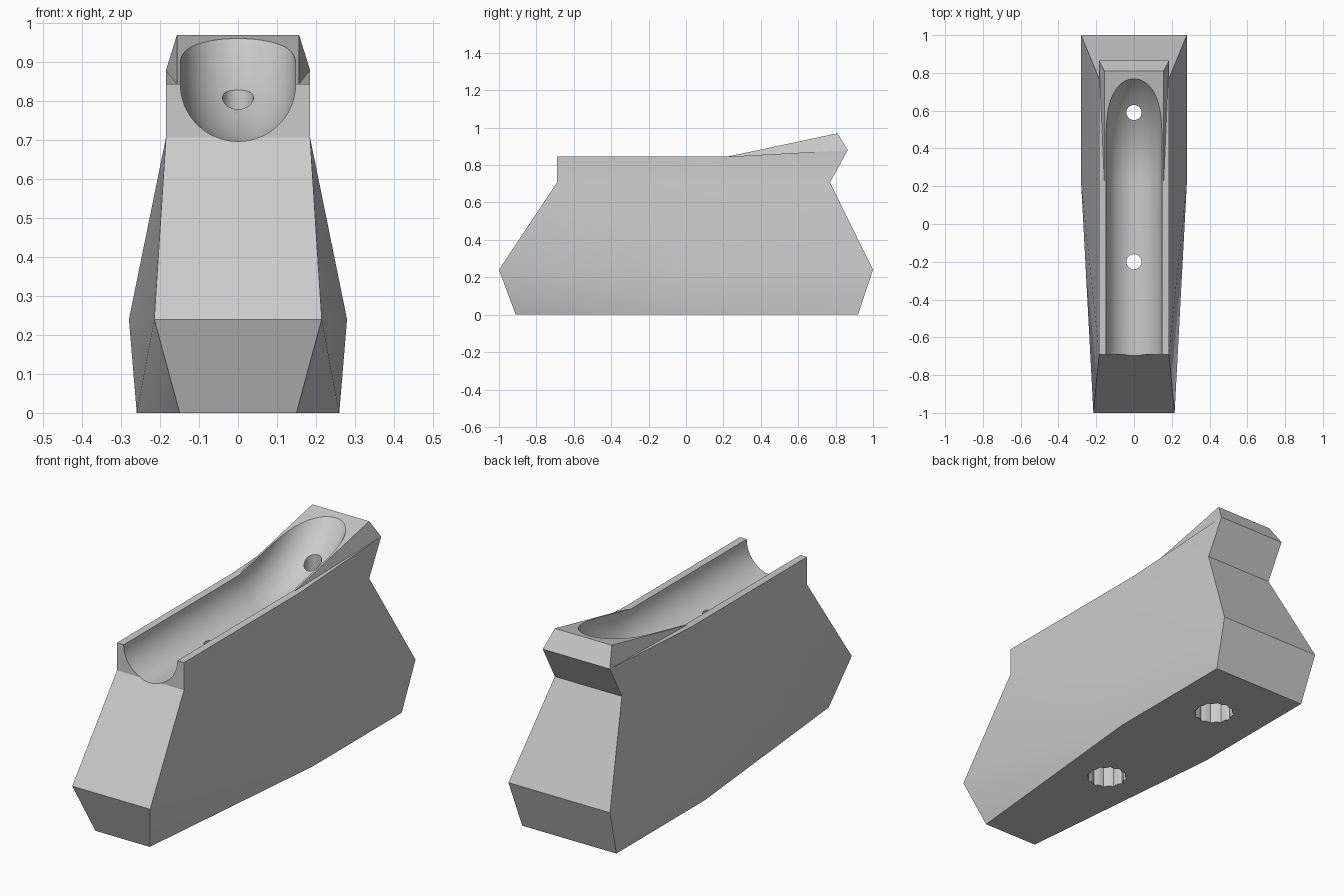
import bpy, bmesh, math

if "Cube" in bpy.data.objects:
    bpy.data.objects.remove(bpy.data.objects["Cube"])

stone = bpy.data.materials.new("light_grey")
stone.diffuse_color = (0.6, 0.6, 0.6, 1)
stone.use_nodes = True
stone.node_tree.nodes["Principled BSDF"].inputs["Base Color"].default_value = stone.diffuse_color


def make_object(name, verts, faces, smooth=False):
    mesh = bpy.data.meshes.new(name)
    mesh.from_pydata(verts, [], faces)
    bm = bmesh.new()
    bm.from_mesh(mesh)
    bmesh.ops.recalc_face_normals(bm, faces=bm.faces)
    for f in bm.faces:
        f.smooth = smooth
    bm.to_mesh(mesh)
    bm.free()
    mesh.materials.append(stone)
    obj = bpy.data.objects.new(name, mesh)
    bpy.context.collection.objects.link(obj)
    return obj


def loft(name, rings, smooth=True):
    """Closed solid through a list of equal-sized rings."""
    n = len(rings[0])
    verts = [p for ring in rings for p in ring]
    faces = [(k * n + i, k * n + (i + 1) % n, (k + 1) * n + (i + 1) % n, (k + 1) * n + i)
             for k in range(len(rings) - 1) for i in range(n)]
    faces += [tuple(range(n)), tuple(range(len(verts) - n, len(verts)))]
    return make_object(name, verts, faces, smooth)


# Block body: right-hand corner points, mirrored across x
half = {
    "a": (.15, -.91, 0), "b": (.26, .22, 0), "c": (.26, .92, 0),
    "d": (.215, -1, .24), "e": (.28, .22, .24), "f": (.28, 1, .24),
    "g": (.185, -.69, .707), "h": (.185, .77, .707),
    "i": (.185, -.69, .845), "j": (.185, .22, .845), "k": (.157, .22, .845),
    "l": (.157, .81, .97), "m": (.185, .865, .88),
}
keys = list(half)
n = len(keys)
verts = list(half.values()) + [(-x, y, z) for x, y, z in half.values()]
faces = []
# side panels
for names in ("abd", "bed", "bcfe", "deg", "efhg", "ghmji", "jmk", "kml"):
    idx = [keys.index(c) for c in names]
    faces += [idx, [v + n for v in idx]]
# panels that span from side to side
for names in ("abc", "ad", "dg", "gi", "ijk", "kl", "lm", "mh", "hf", "fc"):
    idx = [keys.index(c) for c in names]
    faces.append(idx + [v + n for v in reversed(idx)])
body = make_object("block_body", verts, faces)

# Round-bottomed channel, straight and then curving upward at the back
R, BEND, Y0, Z0, UP = .148, .555, .22, .845, .3
section = [(-R, UP)]
section += [(-R * math.cos(math.pi * i / 32), -R * math.sin(math.pi * i / 32)) for i in range(33)]
section += [(R, UP)]
rings = [[(x, -.8, Z0 + h) for x, h in section]]
for step in range(19):
    t = math.radians(65 * step / 18)
    rings.append([(x, Y0 + (BEND - h) * math.sin(t), Z0 + BEND - (BEND - h) * math.cos(t))
                  for x, h in section])
cutters = [loft("channel_cutter", rings)]

# Screw holes with star-shaped nut recesses underneath
for y in (-.2, .59):
    circle = [(.04 * math.cos(math.tau * i / 32), y + .04 * math.sin(math.tau * i / 32))
              for i in range(32)]
    star = []
    for i in range(24):
        r = .095 if i % 2 == 0 else .095 * .8966
        star.append((r * math.cos(math.tau * i / 24), y + r * math.sin(math.tau * i / 24)))
    cutters.append(loft("screw_hole_cutter", [[(*p, z) for p in circle] for z in (-.1, 1.2)]))
    cutters.append(loft("nut_recess_cutter", [[(*p, z) for p in star] for z in (-.1, .5)], False))

# Cut everything out of the body
bpy.context.view_layer.objects.active = body
for cutter in cutters:
    cutter.hide_render = True
    mod = body.modifiers.new("cut", "BOOLEAN")
    mod.operation = "DIFFERENCE"
    mod.solver = "EXACT"
    mod.object = cutter
    bpy.ops.object.modifier_apply(modifier=mod.name)
    bpy.data.objects.remove(cutter, do_unlink=True)
body.data.set_sharp_from_angle(angle=math.radians(30))
